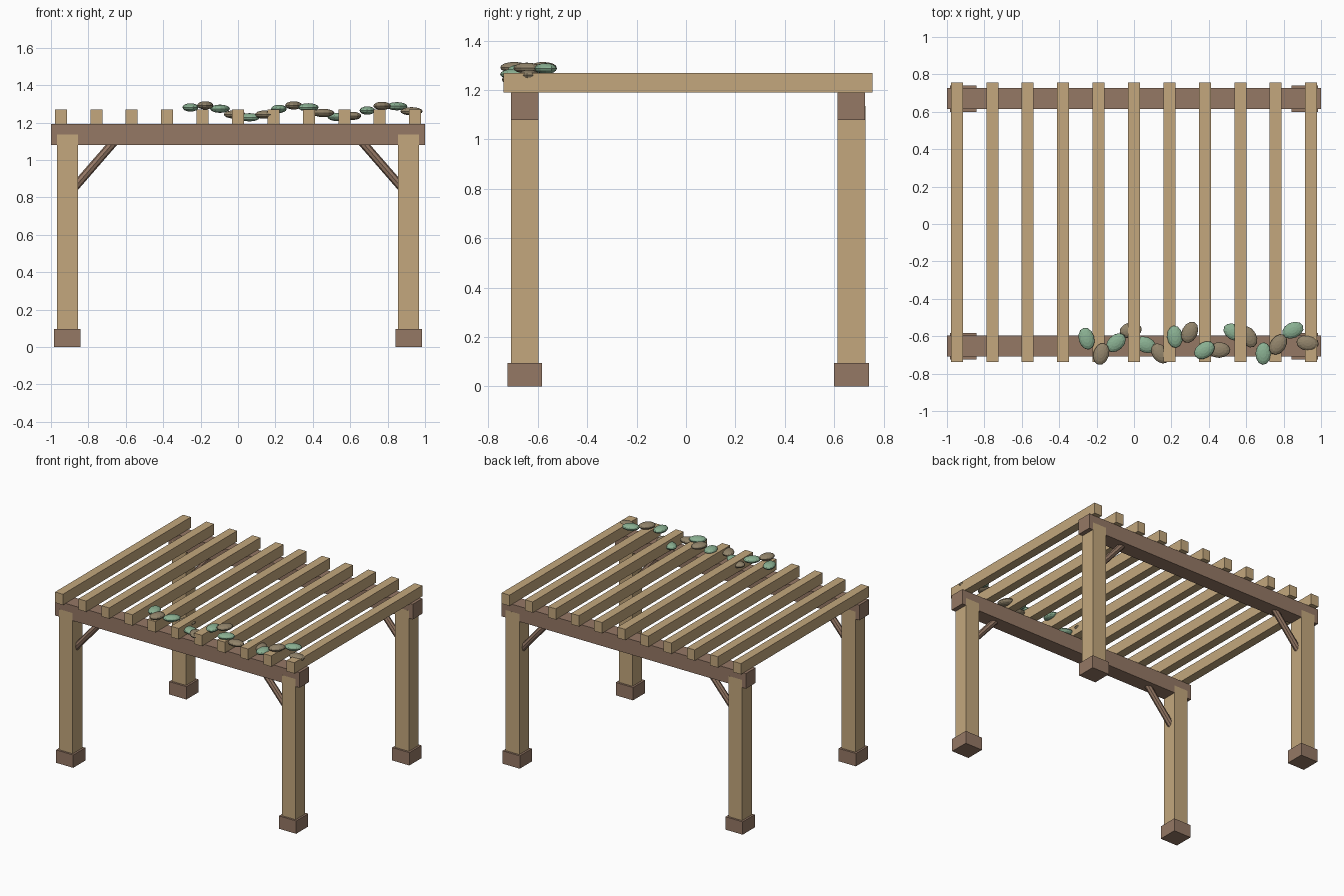
import bpy
import math
from mathutils import Vector

if "Cube" in bpy.data.objects:
    bpy.data.objects.remove(bpy.data.objects["Cube"], do_unlink=True)


def linear(c):
    c /= 255
    return c / 12.92 if c <= 0.04045 else ((c + 0.055) / 1.055) ** 2.4


def material(name, r, g, b):
    col = (linear(r), linear(g), linear(b), 1)
    m = bpy.data.materials.new(name)
    m.use_nodes = True
    m.diffuse_color = col
    bsdf = next(n for n in m.node_tree.nodes if n.type == 'BSDF_PRINCIPLED')
    bsdf.inputs["Base Color"].default_value = col
    return m


TAN = material("tan wood", 195, 167, 125)
BROWN = material("dark brown wood", 149, 120, 101)
GREEN = material("leaf green", 138, 176, 146)
DRY = material("dry leaf brown", 146, 132, 107)


def finish(name, mat):
    ob = bpy.context.object
    ob.name = name
    ob.data.materials.append(mat)
    return ob


def box(name, mat, centre, size):
    bpy.ops.mesh.primitive_cube_add(size=1, location=centre)
    ob = finish(name, mat)
    ob.scale = size
    bpy.ops.object.transform_apply(location=False, rotation=False, scale=True)
    return ob


def rod(name, mat, a, b, radius):
    a, b = Vector(a), Vector(b)
    bpy.ops.mesh.primitive_cylinder_add(vertices=8, radius=radius,
                                        depth=(b - a).length, location=(a + b) / 2)
    ob = finish(name, mat)
    ob.rotation_euler = (b - a).to_track_quat('Z', 'Y').to_euler()
    return ob


POST_X = 0.912

# Front and back frames: beam, posts, footings and diagonal braces
for row, y in (("front", -0.653), ("back", 0.670)):
    box(f"{row}_beam", BROWN, (0, y, 1.135), (2.0, 0.1116, 0.112))
    for side, s in (("left", 1), ("right", -1)):
        x = s * POST_X
        box(f"{row}_{side}_footing", BROWN, (x, y, 0.0475), (0.141, 0.141, 0.095))
        box(f"{row}_{side}_post", TAN, (x, y, 0.595), (0.112, 0.112, 1.08))
        rod(f"{row}_{side}_brace", BROWN,
            (s * 0.912, y, 0.810), (s * 0.645, y, 1.117), 0.023)

# Eleven rafters across the beams
for i in range(11):
    x = -0.947 + i * 0.1894
    box(f"rafter_{i + 1}", TAN, (x, 0.0085, 1.23), (0.064, 1.495, 0.08))

# Wavy trail of leaves along the front beam
for i in range(16):
    loc = (-0.254 + 0.0788 * i,
           -0.632 + 0.064 * math.cos(1.7 * (i - 2.95)),
           1.26 + 0.032 * math.sin(i + 0.7))
    bpy.ops.mesh.primitive_uv_sphere_add(segments=12, ring_count=8, radius=1, location=loc)
    leaf = finish(f"leaf_{i + 1}", DRY if i % 2 else GREEN)
    leaf.scale = (0.06, 0.042, 0.022)
    leaf.rotation_euler = (0, 0, math.radians(105 - 31.5 * i))
